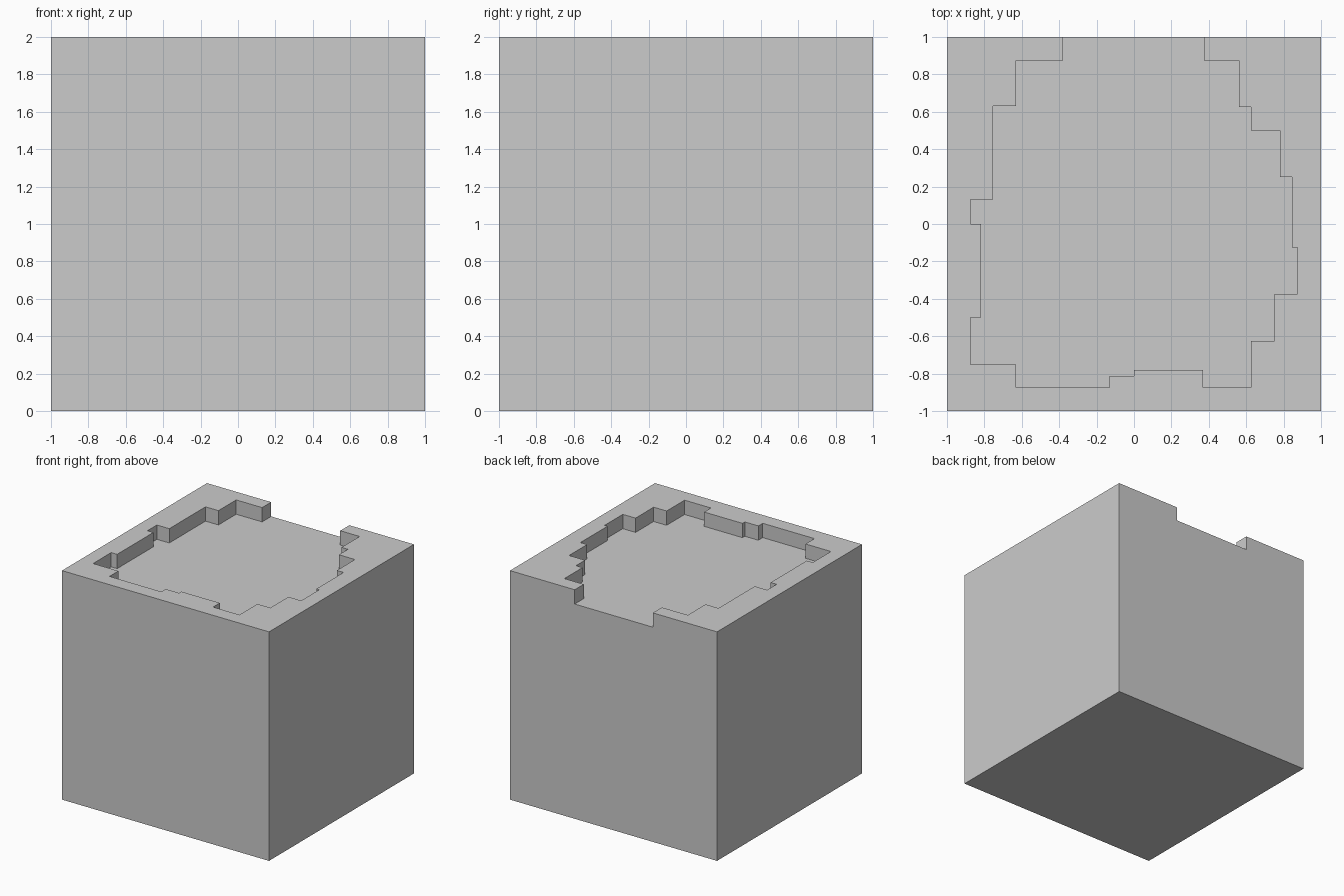
import bpy, bmesh

if "Cube" in bpy.data.objects:
    bpy.data.objects.remove(bpy.data.objects["Cube"])

DEPTH = 0.125

# Stepped outline of the recess, clockwise from the open back edge
OUTLINE = [
    (0.375, 1.2), (0.375, 0.875), (0.5625, 0.875), (0.5625, 0.625),
    (0.625, 0.625), (0.625, 0.5), (0.78, 0.5), (0.78, 0.25),
    (0.845, 0.25), (0.845, -0.125), (0.873, -0.125), (0.873, -0.375),
    (0.75, -0.375), (0.75, -0.625), (0.625, -0.625), (0.625, -0.873),
    (0.37, -0.873), (0.37, -0.78), (0, -0.78), (0, -0.8125),
    (-0.13, -0.8125), (-0.13, -0.873), (-0.63, -0.873), (-0.63, -0.75),
    (-0.875, -0.75), (-0.875, -0.5), (-0.8175, -0.5), (-0.8175, 0),
    (-0.875, 0), (-0.875, 0.13), (-0.755, 0.13), (-0.755, 0.63),
    (-0.63, 0.63), (-0.63, 0.875), (-0.38, 0.875), (-0.38, 1.2),
]


def prism(name, points, z0, z1):
    """Extrude a flat outline from z0 to z1."""
    bm = bmesh.new()
    base = bm.faces.new([bm.verts.new((x, y, z0)) for x, y in points])
    ext = bmesh.ops.extrude_face_region(bm, geom=[base])
    top = [v for v in ext["geom"] if isinstance(v, bmesh.types.BMVert)]
    bmesh.ops.translate(bm, verts=top, vec=(0, 0, z1 - z0))
    bmesh.ops.recalc_face_normals(bm, faces=bm.faces)
    mesh = bpy.data.meshes.new(name)
    bm.to_mesh(mesh)
    bm.free()
    obj = bpy.data.objects.new(name, mesh)
    bpy.context.collection.objects.link(obj)
    return obj


# Solid cube body
block = prism("block", [(-1, -1), (1, -1), (1, 1), (-1, 1)], 0, 2)

# Shallow recess in the top, open through the back side
cutter = prism("recess_cutter", OUTLINE, 2 - DEPTH, 2.2)
cutter.hide_render = True

cut = block.modifiers.new("recess", 'BOOLEAN')
cut.operation = 'DIFFERENCE'
cut.solver = 'EXACT'
cut.object = cutter

# Bake the cut and drop the helper
bpy.context.view_layer.objects.active = block
block.select_set(True)
bpy.ops.object.modifier_apply(modifier=cut.name)
bpy.data.objects.remove(cutter)
